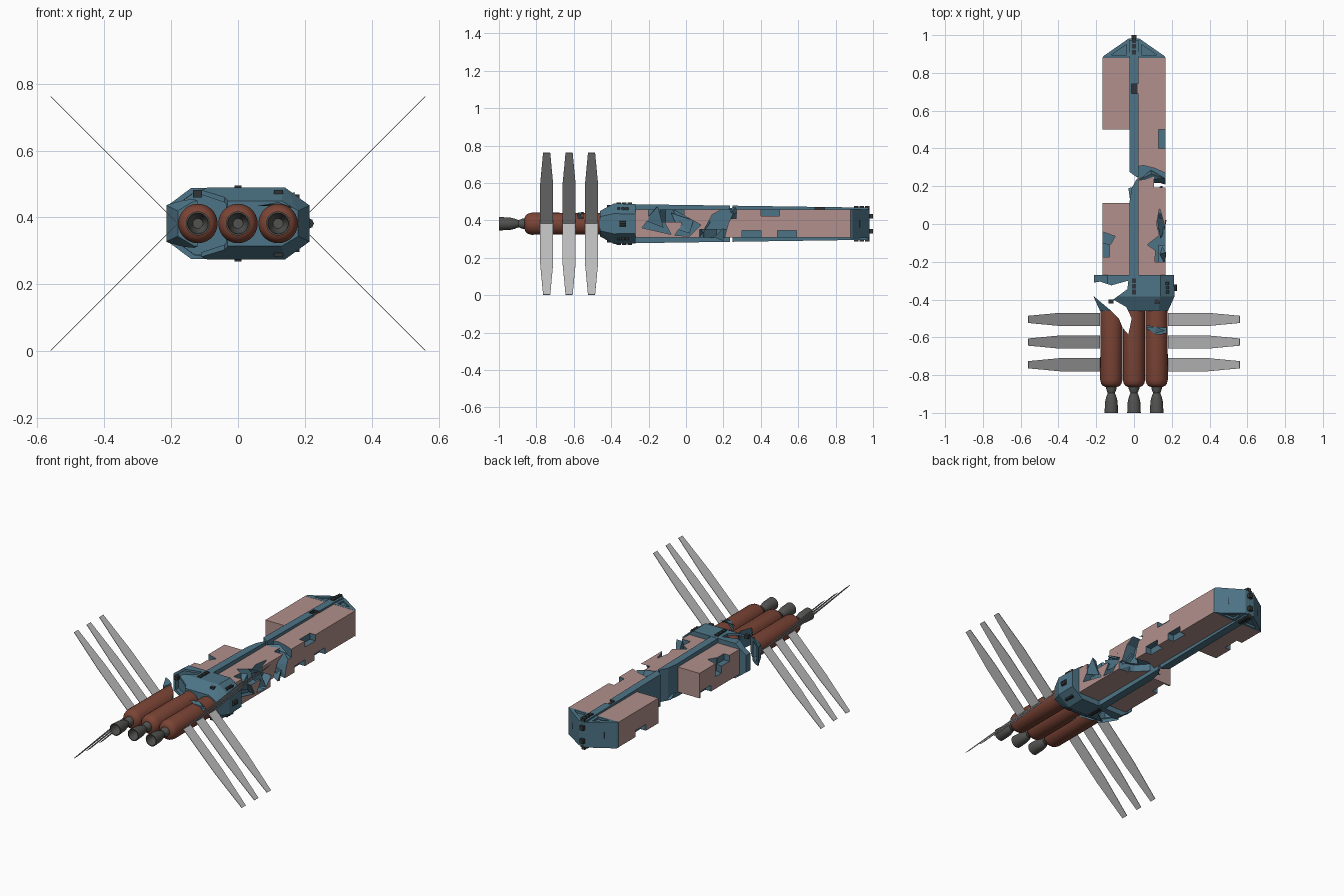
import bpy, bmesh, math
from mathutils import Vector

if "Cube" in bpy.data.objects:
    bpy.data.objects.remove(bpy.data.objects["Cube"])


def material(name, r, g, b):
    m = bpy.data.materials.new(name)
    m.diffuse_color = (r, g, b, 1)
    m.use_nodes = True
    m.node_tree.nodes["Principled BSDF"].inputs["Base Color"].default_value = m.diffuse_color
    return m


BLUE = material("hull blue", 0.075, 0.175, 0.24)
PINK = material("container pink", 0.44, 0.28, 0.265)
RUST = material("tank rust", 0.2, 0.058, 0.036)
METAL = material("nozzle grey", 0.085, 0.085, 0.08)
DARK = material("thruster dark", 0.03, 0.035, 0.038)
PANEL = material("radiator grey", 0.52, 0.52, 0.52)


def finish(name, bm, mat, smooth=False):
    bmesh.ops.recalc_face_normals(bm, faces=bm.faces)
    me = bpy.data.meshes.new(name)
    bm.to_mesh(me)
    bm.free()
    me.materials.append(mat)
    ob = bpy.data.objects.new(name, me)
    bpy.context.collection.objects.link(ob)
    if smooth:
        activate(ob)
        bpy.ops.object.shade_smooth_by_angle(angle=math.radians(35))
    return ob


def activate(ob):
    bpy.ops.object.select_all(action='DESELECT')
    ob.select_set(True)
    bpy.context.view_layer.objects.active = ob


def convex(name, pts, mat):
    bm = bmesh.new()
    for p in pts:
        bm.verts.new(p)
    bmesh.ops.convex_hull(bm, input=bm.verts)
    bmesh.ops.dissolve_limit(bm, angle_limit=0.01, verts=bm.verts, edges=bm.edges)
    return finish(name, bm, mat)


def box(name, x, y, z, mat):
    return convex(name, [(a, b, c) for a in x for b in y for c in z], mat)


def prism(name, pts, axis, lo, hi, mat):
    """Extrude a polygon: axis z takes (x, y) points, axis x takes (y, z)."""
    bm = bmesh.new()
    place = (lambda p, h: (p[0], p[1], h)) if axis == 'z' else (lambda p, h: (h, p[0], p[1]))
    face = bm.faces.new([bm.verts.new(place(p, lo)) for p in pts])
    ext = bmesh.ops.extrude_face_region(bm, geom=[face])
    step = Vector(place((0, 0), hi - lo))
    bmesh.ops.translate(bm, vec=step, verts=[v for v in ext["geom"] if isinstance(v, bmesh.types.BMVert)])
    return finish(name, bm, mat)


def lathe(name, profile, cx, cz, mat, n=28):
    """Revolve (y, radius) points about a line along y."""
    bm = bmesh.new()
    rings = [[bm.verts.new((cx + r * math.cos(2 * math.pi * i / n), y,
                            cz + r * math.sin(2 * math.pi * i / n))) for i in range(n)]
             for y, r in profile]
    for a, b in zip(rings, rings[1:]):
        for i in range(n):
            j = (i + 1) % n
            bm.faces.new((a[i], a[j], b[j], b[i]))
    bmesh.ops.remove_doubles(bm, verts=bm.verts, dist=0.0002)
    return finish(name, bm, mat, True)


def cut(ob, *cutters):
    for c in cutters:
        c.hide_render = True
        mod = ob.modifiers.new("cut", 'BOOLEAN')
        mod.operation, mod.solver, mod.object = 'DIFFERENCE', 'EXACT', c
        mod.material_mode = 'TRANSFER'
        activate(ob)
        bpy.ops.object.modifier_apply(modifier=mod.name)
        bpy.data.objects.remove(c)


CZ = 0.382

# Engine housing: hollow eight-sided drum, narrowed at the rear
def ring(y, w, h, dx, dz):
    return [(sx * a, y, CZ + sz * b) for sx in (1, -1) for sz in (1, -1)
            for a, b in ((w, h - dz), (w - dx, h))]

housing = convex("engine_housing", ring(-0.27, 0.212, 0.105, 0.072, 0.054)
                 + ring(-0.385, 0.214, 0.108, 0.074, 0.054)
                 + ring(-0.46, 0.18, 0.068, 0.05, 0.03), BLUE)
cavity = convex("cavity", ring(-0.282, 0.2, 0.093, 0.07, 0.05)
                + ring(-0.385, 0.2, 0.095, 0.07, 0.05)
                + ring(-0.448, 0.168, 0.058, 0.046, 0.028), BLUE)

def torn_hole():
    return prism("torn_hole", [(-0.3, -0.325), (-0.18, -0.305), (-0.12, -0.325), (-0.03, -0.3),
                               (-0.035, -0.345), (-0.11, -0.4), (-0.04, -0.44), (-0.012, -0.5),
                               (-0.03, -0.585), (-0.06, -0.55), (-0.08, -0.5), (-0.13, -0.452),
                               (-0.21, -0.385), (-0.3, -0.385)], 'z', 0.2, 0.6, BLUE)

cut(housing, cavity, torn_hole())

# Fuel tanks and rocket nozzles
for x, side in ((-0.12, "left"), (0, "middle"), (0.12, "right")):
    front = -0.455 if x < 0 else -0.4
    tank = lathe(side + "_tank", [(front, 0), (front, 0.058), (-0.825, 0.059), (-0.845, 0.054),
                                  (-0.857, 0.045), (-0.863, 0.03), (-0.863, 0)], x, CZ, RUST)
    if x <= 0:
        cut(tank, torn_hole())
    else:
        cut(tank, prism("gash", [(0.05, -0.53), (0.1, -0.545), (0.19, -0.55), (0.19, -0.575),
                                 (0.12, -0.585), (0.08, -0.56)], 'z', 0.41, 0.5, BLUE))
    lathe(side + "_nozzle", [(-0.85, 0.028), (-0.872, 0.028), (-0.895, 0.019), (-0.915, 0.027),
                             (-0.94, 0.033), (-1, 0.036), (-1, 0.031), (-0.95, 0.027),
                             (-0.92, 0.015), (-0.92, 0)], x, CZ, METAL)

# Radiator fins: three pairs in a V on each side
for i, y in enumerate((-0.505, -0.625, -0.745)):
    for sx in (1, -1):
        for sz in (1, -1):
            pts = []
            for u, w in ((0, 0.035), (0.21, 0.035), (0.38, 0.019)):
                for s in (1, -1):
                    for t in (0.001, -0.001):
                        pts.append((sx * (0.18 + u - t), y + s * w, CZ + sz * (u + t)))
            convex("radiator_fin_%d" % i, pts, PANEL)

# Spine between the containers, snapped part way along
spine = convex("spine", [(x, y, CZ + s * h) for x in (-0.023, 0.023) for s in (1, -1)
                         for y, h in ((-0.27, 0.104), (0.975, 0.086))], BLUE)
cut(spine, prism("spine_break", [(-0.05, 0.1), (-0.023, 0.12), (-0.012, 0.19), (0.012, 0.235),
                                 (0.05, 0.235), (0.05, 0.245), (0.012, 0.25), (-0.023, 0.275),
                                 (-0.05, 0.28)], 'z', 0.2, 0.6, BLUE))
cut(spine, box("spine_pit", (-0.012, 0.03), (0.69, 0.74), (0.455, 0.6), DARK))

# Cargo containers with square corner notches and torn sides
Z = (0.308, 0.459)
right = box("right_container", (0.018, 0.167), (-0.27, 0.88), Z, PINK)
left_rear = box("left_rear_container", (-0.167, -0.018), (-0.27, 0.11), Z, PINK)
left_front = box("left_front_container", (-0.167, -0.018), (0.5, 0.88), Z, PINK)

def notch(y0, top, sx=1):
    z = (0.422, 0.5) if top else (0.25, 0.346)
    return box("notch", (sx * 0.13, sx * 0.2), (y0, y0 + 0.1), z, BLUE)

cut(right, notch(0.4, True), notch(0.3, False), notch(0.49, False),
    prism("side_tear_a", [(-0.235, 0.36), (-0.15, 0.475), (-0.12, 0.4), (-0.08, 0.325)], 'x', 0.13, 0.2, BLUE),
    prism("side_tear_b", [(-0.075, 0.46), (0.0, 0.42), (0.08, 0.375), (0.02, 0.315), (-0.06, 0.32),
                          (-0.02, 0.38)], 'x', 0.115, 0.2, BLUE),
    prism("side_tear_c", [(0.07, 0.3), (0.14, 0.43), (0.23, 0.48), (0.27, 0.48), (0.225, 0.38),
                          (0.2, 0.29)], 'x', 0.105, 0.2, BLUE),
    prism("top_crack", [(0.0, 0.235), (0.0, 0.3), (0.05, 0.31), (0.11, 0.295), (0.2, 0.255),
                        (0.2, 0.225), (0.1, 0.265)], 'z', 0.41, 0.5, BLUE),
    prism("top_tear", [(0.135, 0.085), (0.12, 0.0), (0.135, -0.06), (0.07, -0.11), (0.115, -0.14),
                       (0.11, -0.2), (0.2, -0.2), (0.2, -0.06), (0.16, 0.0)], 'z', 0.39, 0.5, BLUE),
    prism("bottom_tear", [(0.0, 0.19), (0.08, 0.1), (0.2, 0.06), (0.2, 0.2), (0.09, 0.23)],
          'z', 0.25, 0.35, BLUE))
cut(left_rear, notch(-0.175, True, -1), notch(0.0, False, -1),
    prism("left_tear", [(-0.2, -0.03), (-0.1, -0.065), (-0.125, -0.11), (-0.2, -0.09)],
          'z', 0.38, 0.5, BLUE))
cut(left_front, notch(0.62, False, -1))

# Bent plating shards around the tears
for i, pts in enumerate([
        [(0.165, -0.22, 0.4), (0.17, -0.15, 0.475), (0.135, -0.16, 0.47), (0.15, -0.12, 0.36)],
        [(0.16, -0.04, 0.35), (0.172, 0.02, 0.33), (0.12, 0.04, 0.4), (0.14, -0.08, 0.44)],
        [(0.168, 0.06, 0.41), (0.155, 0.09, 0.33), (0.12, 0.13, 0.39), (0.15, 0.07, 0.46)],
        [(0.16, 0.15, 0.31), (0.14, 0.2, 0.29), (0.11, 0.17, 0.32), (0.15, 0.2, 0.36)],
        [(0.02, 0.23, 0.465), (0.09, 0.265, 0.47), (0.165, 0.24, 0.44), (0.09, 0.285, 0.43)],
        [(-0.02, 0.12, 0.32), (-0.03, 0.19, 0.29), (0.015, 0.2, 0.3), (0.01, 0.12, 0.34)],
        [(0.06, -0.55, 0.435), (0.12, -0.545, 0.446), (0.165, -0.565, 0.43), (0.11, -0.58, 0.44)]]):
    convex("plating_shard_%d" % i, pts, BLUE)

# Nose cap: wedge tapering to the docking tip, with recessed triangular bays
cap = convex("nose_cap", [(sx * w, y, CZ + sz * h) for sx in (1, -1) for sz in (1, -1)
                          for y, w, h in ((0.88, 0.167, 0.078), (0.89, 0.16, 0.08),
                                          (0.982, 0.028, 0.075))], BLUE)
for s in (1, -1):
    for z in ((0.449, 0.5), (0.25, 0.315)):
        cut(cap, prism("bay", [(s * 0.04, 0.895), (s * 0.12, 0.895), (s * 0.04, 0.95)], 'z', *z, BLUE))
    box("tip_latch", (-0.012, 0.012), (0.975, 1.0), (CZ + s * 0.04 - 0.013, CZ + s * 0.04 + 0.013), DARK)
    box("nose_side_thruster", (s * 0.075, s * 0.105), (0.9, 0.93), (CZ - 0.02, CZ + 0.02), DARK)

# Small thruster clusters: top and bottom blocks, then pods on the bevels
for s in (1, -1):
    for y, h in ((-0.33, 0.105), (0.94, 0.086)):
        for k in (-0.03, 0, 0.03):
            box("thruster_block", (-0.011, 0.011), (y + k - 0.012, y + k + 0.012),
                (CZ + s * (h - 0.02), CZ + s * (h + 0.008)), DARK)
    for sx in (1, -1):
        if sx > 0 or s > 0:
            box("rear_thruster_pod", (sx * 0.108, sx * 0.134), (-0.422, -0.40),
                (CZ + s * 0.078, CZ + s * 0.1), DARK)
    for k in (-0.022, 0, 0.022):
        box("bevel_thruster", (0.165, 0.184), (-0.345 + k, -0.33 + k),
            (CZ + s * 0.07, CZ + s * 0.086), DARK)
lathe("side_port", [(-0.355, 0), (-0.355, 0.016), (-0.32, 0.016), (-0.32, 0)], 0.211, CZ, DARK, 8)
